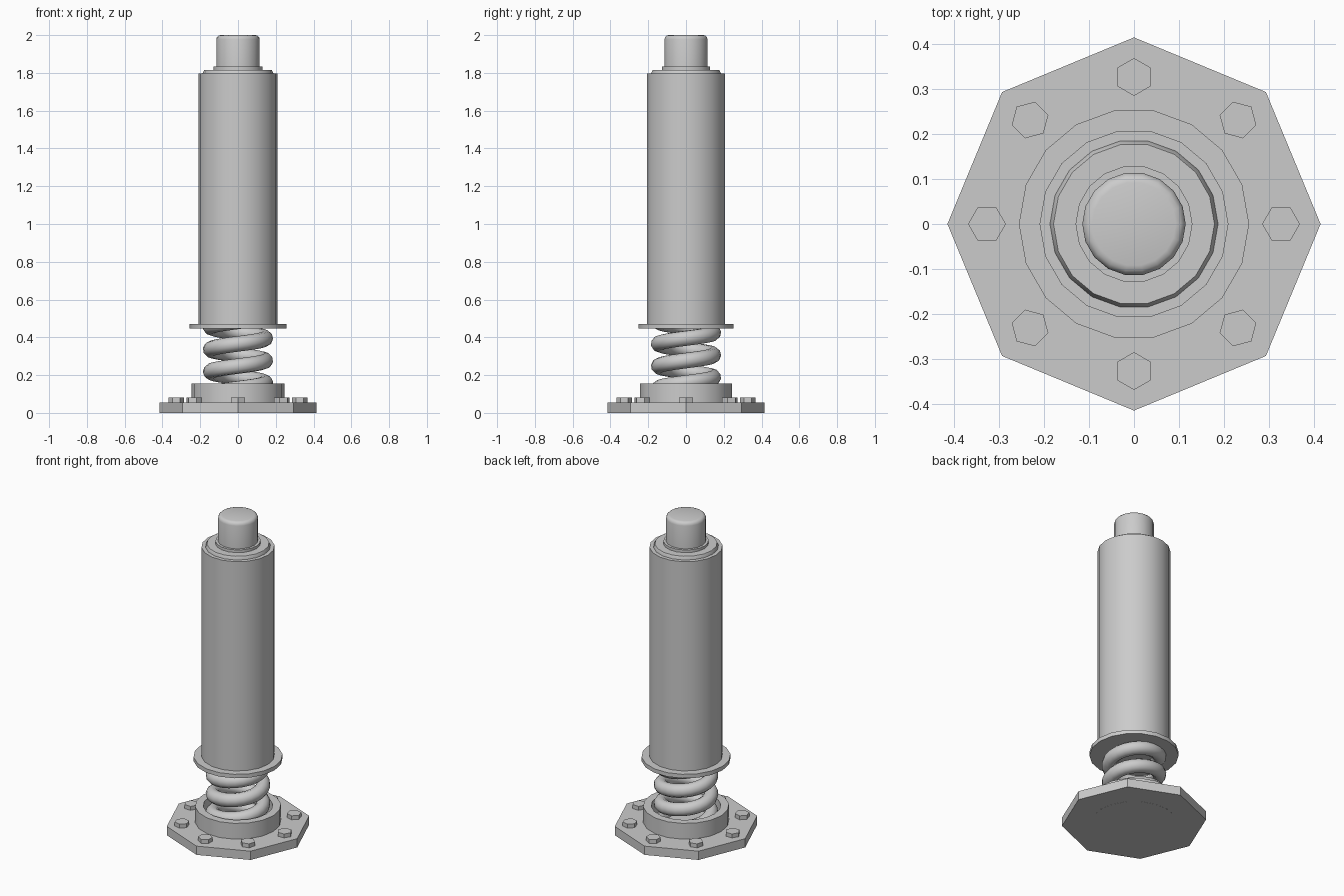
import bpy
import bmesh
import math

if "Cube" in bpy.data.objects:
    bpy.data.objects.remove(bpy.data.objects["Cube"], do_unlink=True)

grey = bpy.data.materials.new("light_grey_metal")
grey.use_nodes = True
grey.diffuse_color = (0.6, 0.6, 0.6, 1)
grey.node_tree.nodes["Principled BSDF"].inputs["Base Color"].default_value = grey.diffuse_color

SIDES = 18


def finish(obj, smooth_angle):
    """Give an object its material and shading."""
    obj.data.materials.append(grey)
    bpy.ops.object.select_all(action="DESELECT")
    obj.select_set(True)
    bpy.context.view_layer.objects.active = obj
    bpy.ops.object.shade_smooth_by_angle(angle=math.radians(smooth_angle))


def lathe(name, profile, sides=SIDES, centre=(0, 0), turn=0, smooth_angle=30):
    """Revolve (radius, z) points about an upright axis and cap both ends."""
    bm = bmesh.new()
    loops = []
    for radius, z in profile:
        angles = [turn + math.tau * i / sides for i in range(sides)]
        loops.append([bm.verts.new((centre[0] + radius * math.cos(a),
                                    centre[1] + radius * math.sin(a), z)) for a in angles])
    bm.faces.new(loops[0])
    bm.faces.new(loops[-1])
    for low, high in zip(loops, loops[1:]):
        for i in range(sides):
            j = (i + 1) % sides
            bm.faces.new((low[i], low[j], high[j], high[i]))
    bmesh.ops.recalc_face_normals(bm, faces=bm.faces)
    mesh = bpy.data.meshes.new(name)
    bm.to_mesh(mesh)
    bm.free()
    obj = bpy.data.objects.new(name, mesh)
    bpy.context.collection.objects.link(obj)
    finish(obj, smooth_angle)


# Octagonal base plate and the open cup that seats the spring
lathe("base_plate", [(0.415, 0.0005), (0.415, 0.056)], sides=8)
lathe("spring_cup", [(0.247, 0), (0.247, 0.156), (0.2, 0.156), (0.2, 0.05)])

# Hexagonal bolt heads, one at each corner of the plate
for k in range(8):
    a = math.tau * k / 8
    lathe(f"bolt_{k + 1}", [(0.042, 0.05), (0.042, 0.081)], sides=6,
          centre=(0.327 * math.cos(a), 0.327 * math.sin(a)), turn=a)

# Main tube with its lower flange and stepped top caps
lathe("lower_flange", [(0.256, 0.446), (0.256, 0.471)])
lathe("main_tube", [(0.21, 0.46), (0.21, 1.796)])
lathe("top_cap", [(0.187, 1.79), (0.187, 1.798), (0.179, 1.816)])
lathe("rod_seal", [(0.13, 1.81), (0.13, 1.833)])

# Piston rod with a rounded top edge
ROD, ROUND = 0.115, 0.022
edge = [(ROD - ROUND + ROUND * math.cos(t), 2 - ROUND + ROUND * math.sin(t))
        for t in (math.radians(d) for d in range(0, 91, 30))]
lathe("piston_rod", [(ROD, 1.8)] + edge, smooth_angle=50)

# Coil spring, rising anticlockwise from the cup into the tube
PITCH, COIL, WIRE, STEPS, TURNS = 0.118, 0.145, 0.041, 24, 4
curve = bpy.data.curves.new("coil_spring", "CURVE")
curve.dimensions = "3D"
curve.bevel_depth = WIRE
curve.bevel_resolution = 3
curve.use_fill_caps = True
spline = curve.splines.new("POLY")
spline.points.add(TURNS * STEPS)
for i, point in enumerate(spline.points):
    a = math.tau * i / STEPS
    point.co = (COIL * math.cos(a), COIL * math.sin(a), WIRE + PITCH * i / STEPS, 1)
spline.use_smooth = True
curve.materials.append(grey)
spring = bpy.data.objects.new("coil_spring", curve)
bpy.context.collection.objects.link(spring)
